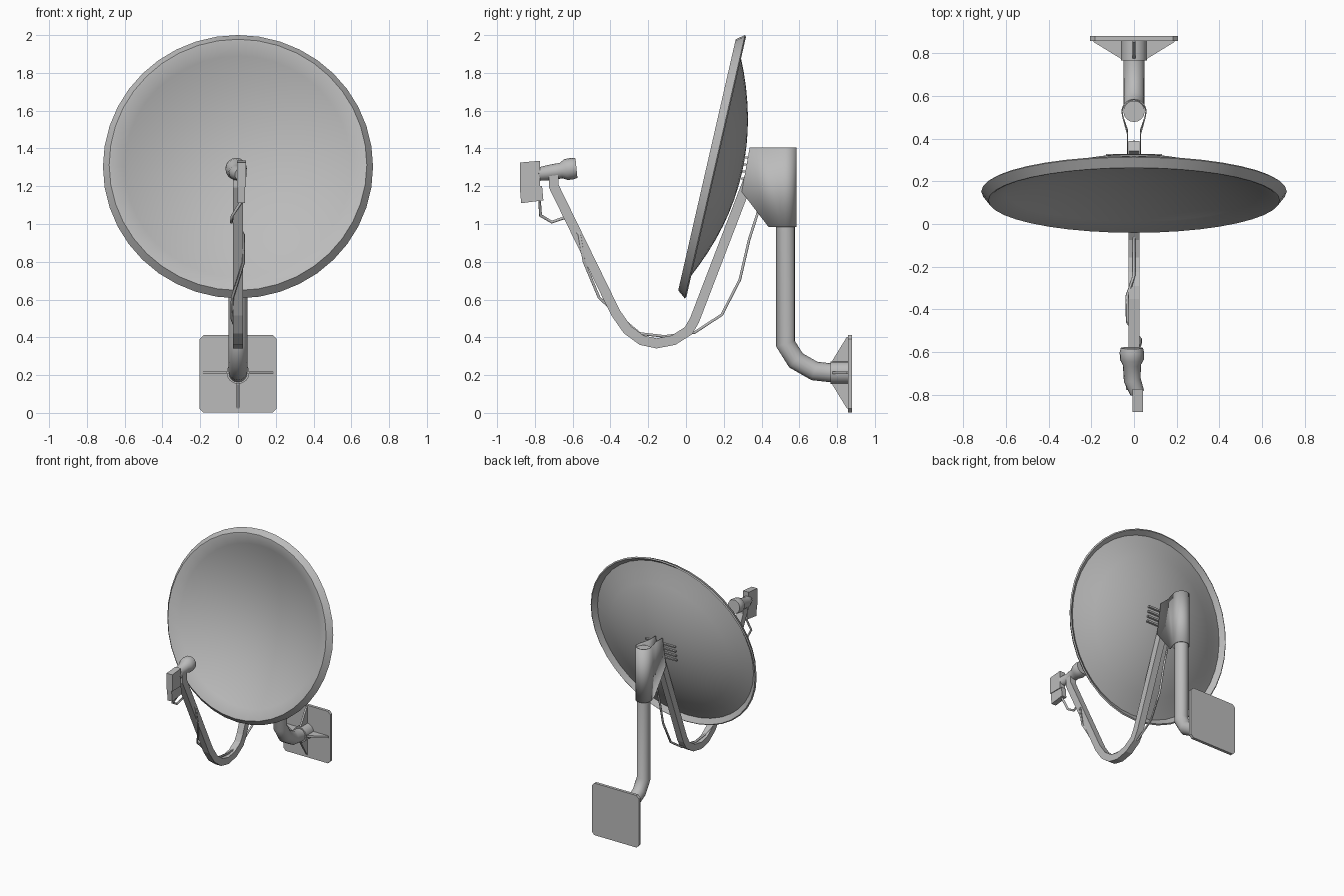
import bpy, bmesh, math
from mathutils import Matrix, Vector

if "Cube" in bpy.data.objects:
    bpy.data.objects.remove(bpy.data.objects["Cube"])

grey = bpy.data.materials.new("painted_grey")
grey.use_nodes = True
grey.diffuse_color = (0.5, 0.5, 0.5, 1)
grey.node_tree.nodes["Principled BSDF"].inputs["Base Color"].default_value = (0.5, 0.5, 0.5, 1)


def finish(name, bm, matrix=None, smooth=30):
    """Turn a bmesh into a finished object."""
    if matrix:
        bm.transform(matrix)
    bmesh.ops.recalc_face_normals(bm, faces=bm.faces)
    mesh = bpy.data.meshes.new(name)
    bm.to_mesh(mesh)
    bm.free()
    mesh.materials.append(grey)
    obj = bpy.data.objects.new(name, mesh)
    bpy.context.collection.objects.link(obj)
    if smooth:
        bpy.ops.object.select_all(action="DESELECT")
        obj.select_set(True)
        bpy.context.view_layer.objects.active = obj
        bpy.ops.object.shade_smooth_by_angle(angle=math.radians(smooth))
    return obj


def sweep(name, path, radii, sides, phase=0.0, smooth=40):
    """Sweep a regular polygon along a path with mitred bends."""
    pts = [Vector(p) for p in path]
    if not isinstance(radii, (list, tuple)):
        radii = [radii] * len(pts)
    bm = bmesh.new()
    rings = []
    for i, p in enumerate(pts):
        before = (p - pts[i - 1]).normalized() if i else (pts[1] - p).normalized()
        after = (pts[i + 1] - p).normalized() if i < len(pts) - 1 else before
        t = (before + after).normalized()
        s = (Vector((1, 0, 0)) - t * t.x).normalized()
        n = t.cross(s) / max(t.dot(before), 0.6)
        ring = []
        for k in range(sides):
            a = phase + math.tau * k / sides
            ring.append(bm.verts.new(p + (s * math.cos(a) + n * math.sin(a)) * radii[i]))
        rings.append(ring)
    for a, b in zip(rings, rings[1:]):
        for k in range(sides):
            j = (k + 1) % sides
            bm.faces.new((a[k], a[j], b[j], b[k]))
    bm.faces.new(rings[0])
    bm.faces.new(rings[-1])
    return finish(name, bm, smooth=smooth)


def prism(name, outline, x0, x1, matrix=None):
    """Extrude a (y, z) outline from x0 to x1."""
    bm = bmesh.new()
    face = bm.faces.new([bm.verts.new((x0, y, z)) for y, z in outline])
    new = bmesh.ops.extrude_face_region(bm, geom=[face])["geom"]
    bmesh.ops.translate(bm, vec=(x1 - x0, 0, 0),
                        verts=[v for v in new if isinstance(v, bmesh.types.BMVert)])
    return finish(name, bm, matrix, smooth=0)


# Dish: lathed bowl with a flared rim, tilted back
R, DEPTH, THICK, SIDES, STEPS = 0.675, 0.178, 0.012, 40, 9
front = [(R * i / STEPS, DEPTH * (1 - (i / STEPS) ** 2)) for i in range(STEPS + 1)]
rim = [(0.682, 0.0), (0.715, 0.043), (0.706, 0.05), (0.672, 0.02)]
back = [(r * 0.985, d + THICK) for r, d in reversed(front[:-1])]
bm = bmesh.new()
verts = [bm.verts.new((r, 0, d)) for r, d in front + rim + back]
edges = [bm.edges.new(pair) for pair in zip(verts, verts[1:])]
bmesh.ops.spin(bm, geom=verts + edges, cent=(0, 0, 0), axis=(0, 0, 1),
               angle=math.tau, steps=SIDES, use_duplicate=False)
bmesh.ops.remove_doubles(bm, verts=bm.verts, dist=0.0005)
bmesh.ops.dissolve_degenerate(bm, edges=bm.edges, dist=0.0005)
tilt = Matrix.Translation((0, 0.111, 1.313)) @ Matrix.Rotation(math.radians(-102.9), 4, "X")
finish("dish", bm, tilt, smooth=35)

# Mast with its bent foot, and the collar on the wall side
sweep("mast", [(0, 0.86, 0.213), (0, 0.76, 0.213), (0, 0.68, 0.222), (0, 0.582, 0.278),
               (0, 0.527, 0.366), (0, 0.527, 1.39)], 0.05, 16)
sweep("collar", [(0, 0.765, 0.213), (0, 0.862, 0.213)], 0.06, 16)

# Wall plate with clipped corners
H, C = 0.205, 0.022
corner = [(H - C, H), (H, H - C)]
plate = [(y, z) for y, z in corner]
plate += [(y, -z) for y, z in reversed(corner)]
plate += [(-y, -z) for y, z in corner]
plate += [(-y, z) for y, z in reversed(corner)]
prism("wall_plate", plate, 0.857, 0.88,
      Matrix.Translation((0, 0, H + 0.002)) @ Matrix.Rotation(math.pi / 2, 4, "Z"))

# Four gussets around the collar
for k in range(4):
    turn = Matrix.Translation((0, 0, 0.213)) @ Matrix.Rotation(k * math.pi / 2, 4, "Y")
    prism("gusset_%d" % (k + 1),
          [(0.775, 0.05), (0.775, 0.064), (0.852, 0.19), (0.86, 0.19), (0.86, 0.05)],
          -0.007, 0.007, turn)

# Mast bracket: U-shaped sheet wrapping the mast, with sloped lower front corners
side = [(0.03, 0.337, 0.295, 1.17), (0.03, 0.42, 0.437, 0.985), (0.052, 0.50, 0.50, 0.985)]
arc = []
for k in range(11):
    a = math.pi * k / 10
    y = 0.527 + 0.056 * math.sin(a)
    arc.append((0.056 * math.cos(a), y, y, 0.985))
columns = side + arc + [(-x, a, b, z) for x, a, b, z in reversed(side)]
bm = bmesh.new()
pairs = [(bm.verts.new((x, top, 1.405)), bm.verts.new((x, low, z))) for x, top, low, z in columns]
for a, b in zip(pairs, pairs[1:]):
    bm.faces.new((a[0], b[0], b[1], a[1]))
bracket = finish("mast_bracket", bm, smooth=35)
sheet = bracket.modifiers.new("sheet", "SOLIDIFY")
sheet.thickness = 0.006
sheet.offset = 0

# Mounting strips across the back of the dish
for k in range(4):
    z = 1.235 + 0.037 * k
    y = 0.291 + 0.006 * k
    prism("mounting_strip_%d" % (k + 1),
          [(y, z), (y + 0.016, z), (y + 0.019, z + 0.012), (y + 0.003, z + 0.012)], -0.13, 0.13)

# Square feed arm
arm = [(-0.70, 1.27), (-0.70, 1.20), (-0.373, 0.53), (-0.31, 0.44), (-0.235, 0.385),
       (-0.156, 0.368), (-0.066, 0.385), (0.013, 0.435), (0.045, 0.49), (0.30, 1.155),
       (0.365, 1.325)]
sweep("feed_arm", [(0, y, z) for y, z in arm], 0.037, 4, math.pi / 4, smooth=0)

# Receiver: horn, neck and two housings
sweep("feed_horn", [(0.015, -0.79, 1.262), (-0.008, -0.73, 1.271), (-0.01, -0.66, 1.283),
                    (-0.01, -0.635, 1.288), (-0.01, -0.60, 1.294), (-0.01, -0.58, 1.296)],
      [0.034, 0.04, 0.042, 0.056, 0.057, 0.052], 16, smooth=35)
prism("receiver_housing", [(-0.88, 1.195), (-0.772, 1.195), (-0.772, 1.335), (-0.88, 1.325)],
      -0.006, 0.043)
prism("receiver_connector_box", [(-0.873, 1.11), (-0.755, 1.125), (-0.762, 1.2), (-0.88, 1.2)],
      -0.003, 0.037)

# Signal cable, winding round the arm and up to the bracket
cable = [(0.02, -0.775, 1.12), (-0.03, -0.77, 1.045), (-0.035, -0.71, 1.01),
         (-0.03, -0.64, 1.035), (0.028, -0.565, 0.945), (0.03, -0.54, 0.80),
         (-0.03, -0.46, 0.61), (-0.033, -0.34, 0.50), (0, -0.245, 0.42), (0, -0.115, 0.405),
         (0, 0.045, 0.425), (0, 0.19, 0.52), (0, 0.285, 0.705), (0, 0.335, 0.92),
         (0, 0.385, 1.075)]
sweep("signal_cable", cable, 0.008, 6, smooth=60)
